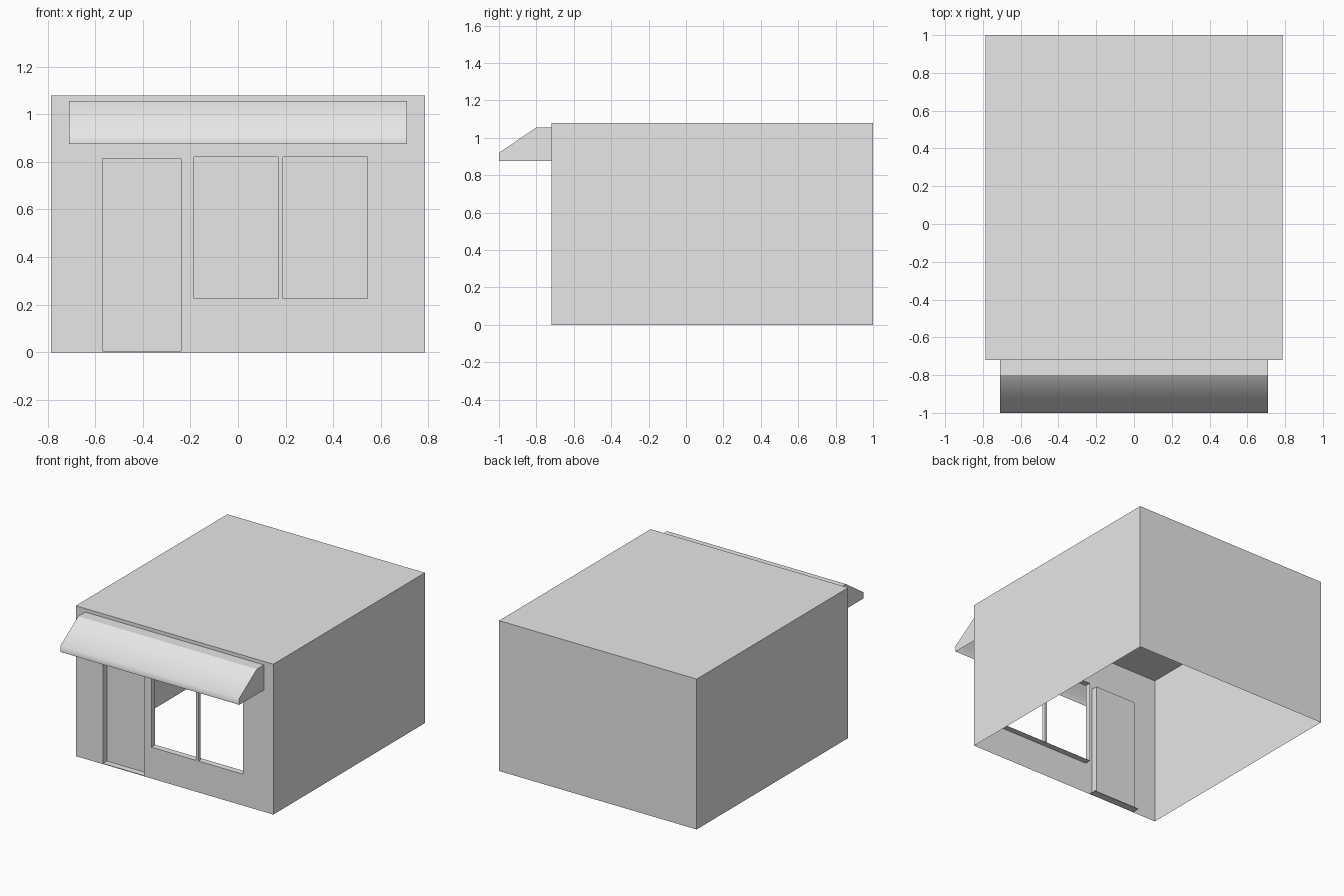
import bpy
import bmesh

if "Cube" in bpy.data.objects:
    bpy.data.objects.remove(bpy.data.objects["Cube"])

# One plaster colour throughout
plaster = bpy.data.materials.new("light grey")
plaster.use_nodes = True
grey = (0.8, 0.8, 0.8, 1)
plaster.diffuse_color = grey
plaster.node_tree.nodes["Principled BSDF"].inputs["Base Color"].default_value = grey

HALF_W, FRONT, BACK, HEIGHT = 0.785, -0.72, 1.0, 1.08
DEPTH = 0.045
DOOR = (-0.57, -0.24, 0.0, 0.815)
PANES = [(-0.185, 0.17, 0.225, 0.82), (0.19, 0.545, 0.225, 0.82)]


def finish(name, bm):
    bmesh.ops.remove_doubles(bm, verts=bm.verts, dist=0.0001)
    mesh = bpy.data.meshes.new(name)
    bm.to_mesh(mesh)
    bm.free()
    mesh.materials.append(plaster)
    obj = bpy.data.objects.new(name, mesh)
    bpy.context.collection.objects.link(obj)
    return obj


def face(bm, points):
    return bm.faces.new([bm.verts.new(p) for p in points])


def upright(bm, x0, x1, z0, z1, y):
    """Rectangle facing the front."""
    return face(bm, [(x0, y, z0), (x1, y, z0), (x1, y, z1), (x0, y, z1)])


def reveal(bm, opening, sill=True):
    """Inward-running lining of an opening, its faces turned to the gap."""
    x0, x1, z0, z1 = opening
    loop = [(x0, z0), (x0, z1), (x1, z1), (x1, z0)]
    for i in range(4 if sill else 3):
        (xa, za), (xb, zb) = loop[i], loop[(i + 1) % 4]
        face(bm, [(xa, FRONT, za), (xb, FRONT, zb),
                  (xb, FRONT + DEPTH, zb), (xa, FRONT + DEPTH, za)])


def box(name, x0, x1, y0, y1, z0, z1):
    bm = bmesh.new()
    bmesh.ops.create_cube(bm, size=1)
    for v in bm.verts:
        v.co = (x1 if v.co.x > 0 else x0, y1 if v.co.y > 0 else y0,
                z1 if v.co.z > 0 else z0)
    return finish(name, bm)


# Side walls, back wall and roof, open below and in front
bm = bmesh.new()
bmesh.ops.create_cube(bm, size=1)
for v in bm.verts:
    v.co = (v.co.x * 2 * HALF_W, BACK if v.co.y > 0 else FRONT,
            HEIGHT if v.co.z > 0 else 0)
bm.normal_update()
gone = [f for f in bm.faces if f.normal.y < -0.5 or f.normal.z < -0.5]
bmesh.ops.delete(bm, geom=gone, context="FACES")
finish("walls_and_roof", bm)

# Front wall: a sheet of panels skipping the door and window openings
bm = bmesh.new()
holes = [DOOR] + PANES
xs = sorted({-HALF_W, HALF_W} | {x for h in holes for x in h[:2]})
zs = sorted({0, HEIGHT} | {z for h in holes for z in h[2:]})
for x0, x1 in zip(xs, xs[1:]):
    for z0, z1 in zip(zs, zs[1:]):
        cx, cz = (x0 + x1) / 2, (z0 + z1) / 2
        if not any(a < cx < b and c < cz < d for a, b, c, d in holes):
            upright(bm, x0, x1, z0, z1, FRONT)
finish("front_wall", bm)

# Window lining and centre bar
bm = bmesh.new()
reveal(bm, (PANES[0][0], PANES[1][1]) + PANES[0][2:])
finish("window_frame", bm)
box("window_bar", PANES[0][1], PANES[1][0], FRONT, FRONT + DEPTH / 2, *PANES[0][2:])

# Recessed door and threshold
bm = bmesh.new()
reveal(bm, DOOR, sill=False)
upright(bm, *DOOR, FRONT + DEPTH)
finish("door", bm)
box("threshold", DOOR[0] - 0.025, DOOR[1] + 0.02, FRONT + 0.001, FRONT + DEPTH + 0.01, 0, 0.005)

# Awning: a hollow hood, open underneath and at the wall
profile = [(FRONT, 1.055), (-0.8, 1.055), (-1.0, 0.92), (-1.0, 0.875)]
half = 0.71
bm = bmesh.new()
for i, ((ya, za), (yb, zb)) in enumerate(zip(profile, profile[1:])):
    f = face(bm, [(-half, ya, za), (-half, yb, zb), (half, yb, zb), (half, ya, za)])
    f.smooth = i > 0
outline = profile + [(FRONT, 0.875)]
face(bm, [(half, y, z) for y, z in reversed(outline)])
face(bm, [(-half, y, z) for y, z in outline])
bmesh.ops.remove_doubles(bm, verts=bm.verts, dist=0.0001)
bmesh.ops.recalc_face_normals(bm, faces=bm.faces)
# Only the fold between slope and lip stays soft
for e in bm.edges:
    e.smooth = len(e.link_faces) == 2 and all(f.smooth for f in e.link_faces)
finish("awning", bm)
